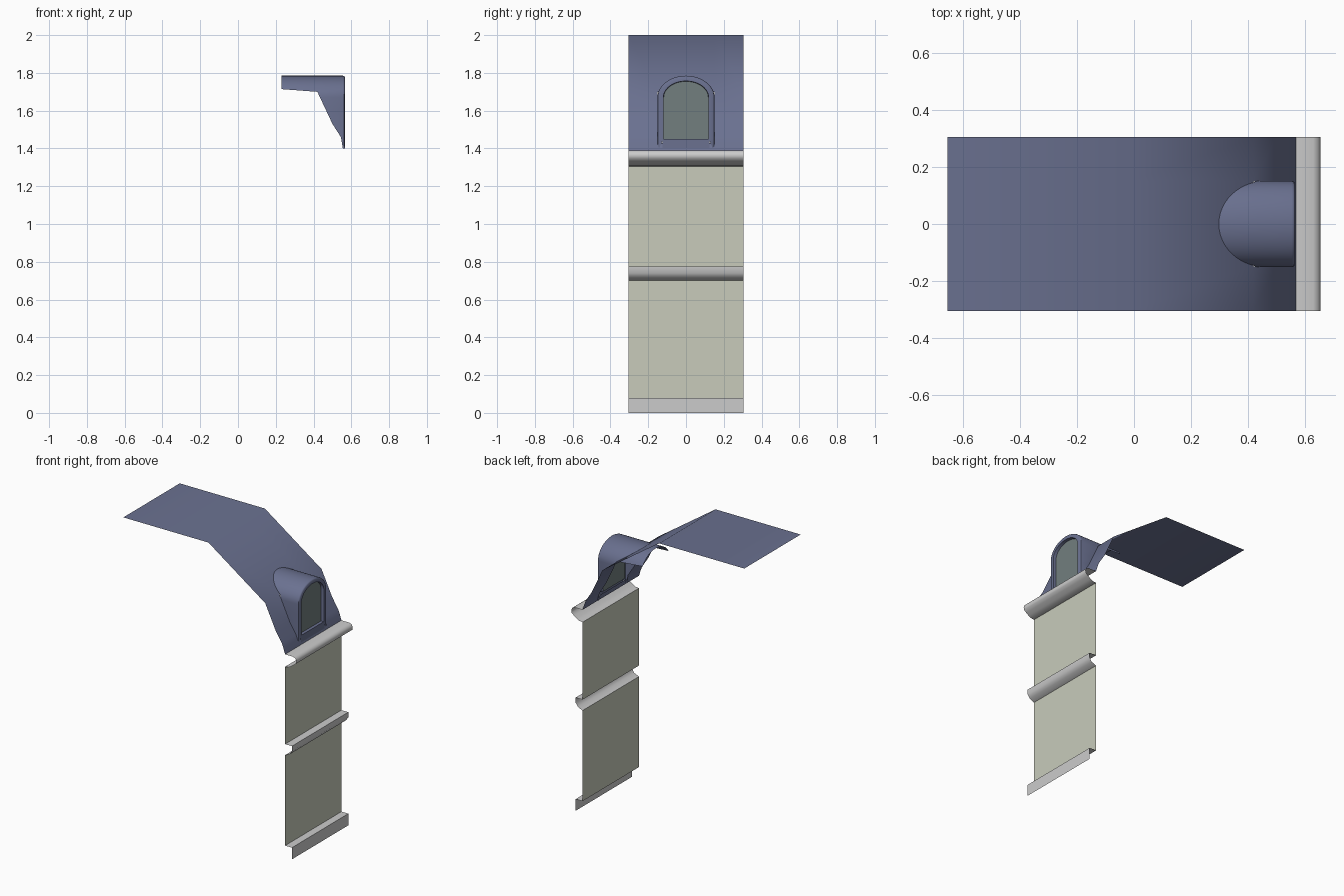
import bpy, math

if "Cube" in bpy.data.objects:
    bpy.data.objects.remove(bpy.data.objects["Cube"])

HALF = 0.305   # half the width of the facade slice


def material(name, rgb):
    m = bpy.data.materials.new(name)
    m.diffuse_color = (*rgb, 1)
    m.use_nodes = True
    m.node_tree.nodes["Principled BSDF"].inputs["Base Color"].default_value = m.diffuse_color
    return m


SLATE = material("slate", (0.145, 0.165, 0.28))
CREAM = material("cream_wall", (0.58, 0.60, 0.50))
GLASS = material("window_glass", (0.17, 0.21, 0.21))


def make(name, verts, faces, mat=None, angle=45):
    me = bpy.data.meshes.new(name)
    me.from_pydata(verts, [], faces)
    ob = bpy.data.objects.new(name, me)
    bpy.context.collection.objects.link(ob)
    if mat:
        me.materials.append(mat)
    bpy.ops.object.select_all(action='DESELECT')
    ob.select_set(True)
    bpy.context.view_layer.objects.active = ob
    bpy.ops.object.shade_smooth_by_angle(angle=math.radians(angle))
    return ob


def grid(rows, skip=lambda i, j: False):
    """Skin a list of equally long point rows."""
    n = len(rows[0])
    faces = [(i*n + j, (i+1)*n + j, (i+1)*n + j + 1, i*n + j + 1)
             for i in range(len(rows) - 1) for j in range(n - 1) if not skip(i, j)]
    return [p for r in rows for p in r], faces


def sheet(name, profile, ys=(-HALF, HALF), mat=None, angle=45, skip=lambda i, j: False):
    """Extrude an x-z profile along y, optionally leaving openings."""
    v, f = grid([[(x, y, z) for y in ys] for x, z in profile], skip)
    return make(name, v, f, mat, angle)


# walls of the two storeys
sheet("lower_wall", [(0.57, 0.70), (0.57, 0.08)], mat=CREAM)
sheet("upper_wall", [(0.57, 1.305), (0.57, 0.775)], mat=CREAM)

# horizontal mouldings
sheet("base_moulding", [(0.57, 0.08), (0.622, 0.08), (0.622, 0)])
sheet("middle_moulding", [(0.57, 0.775), (0.622, 0.775), (0.622, 0.74),
                          (0.605, 0.715), (0.57, 0.70)])
sheet("cornice", [(0.57, 1.39), (0.63, 1.39), (0.648, 1.382), (0.655, 1.365), (0.652, 1.347),
                  (0.635, 1.333), (0.615, 1.318), (0.595, 1.308), (0.57, 1.305)])

# mansard roof with an opening behind the dormer window
ROOF = [(-0.655, 2.0), (-0.01, 2.0), (0.42, 1.70), (0.50, 1.53),
        (0.545, 1.46), (0.557, 1.43), (0.57, 1.39)]
sheet("mansard_roof", ROOF, (-HALF, -0.15, 0.15, HALF), SLATE, 60,
      skip=lambda i, j: j == 1 and 2 <= i <= 4)


def roof_x(z):
    for (x0, z0), (x1, z1) in zip(ROOF[1:], ROOF[2:]):
        if z1 <= z <= z0:
            return x0 + (x1 - x0) * (z0 - z) / (z0 - z1)


def arch(w, top, bottom, spring=1.67, n=24):
    """Arch outline in y-z: leg, half ellipse, leg."""
    leg = [max(z, bottom) for z in (1.40, 1.46, 1.53, 1.60)]
    curve = [(-w * math.cos(math.pi * k / n), spring + (top - spring) * math.sin(math.pi * k / n))
             for k in range(n + 1)]
    return [(-w, z) for z in leg] + curve + [(w, z) for z in reversed(leg)]


# dormer: barrel and cheeks running back to the roof, rounded front edge, window reveal
outer = arch(0.151, 1.785, 1.40)
rows = [[(0.23 if z >= 1.70 else roof_x(z), y, z) for y, z in outer]]
for x, w, top, bottom in ((0.555, 0.151, 1.785, 1.40), (0.562, 0.149, 1.783, 1.40),
                          (0.566, 0.143, 1.778, 1.40), (0.566, 0.120, 1.757, 1.45),
                          (0.545, 0.118, 1.755, 1.45)):
    rows.append([(x, y, z) for y, z in arch(w, top, bottom)])
make("dormer", *grid(rows), SLATE, 40)
sheet("dormer_sill", [(0.545, 1.45), (0.566, 1.45), (0.566, 1.40)], (-0.125, 0.125), SLATE)

# window pane
pane = rows[-1][::-1]
make("window_pane", pane, [tuple(range(len(pane)))], GLASS)
